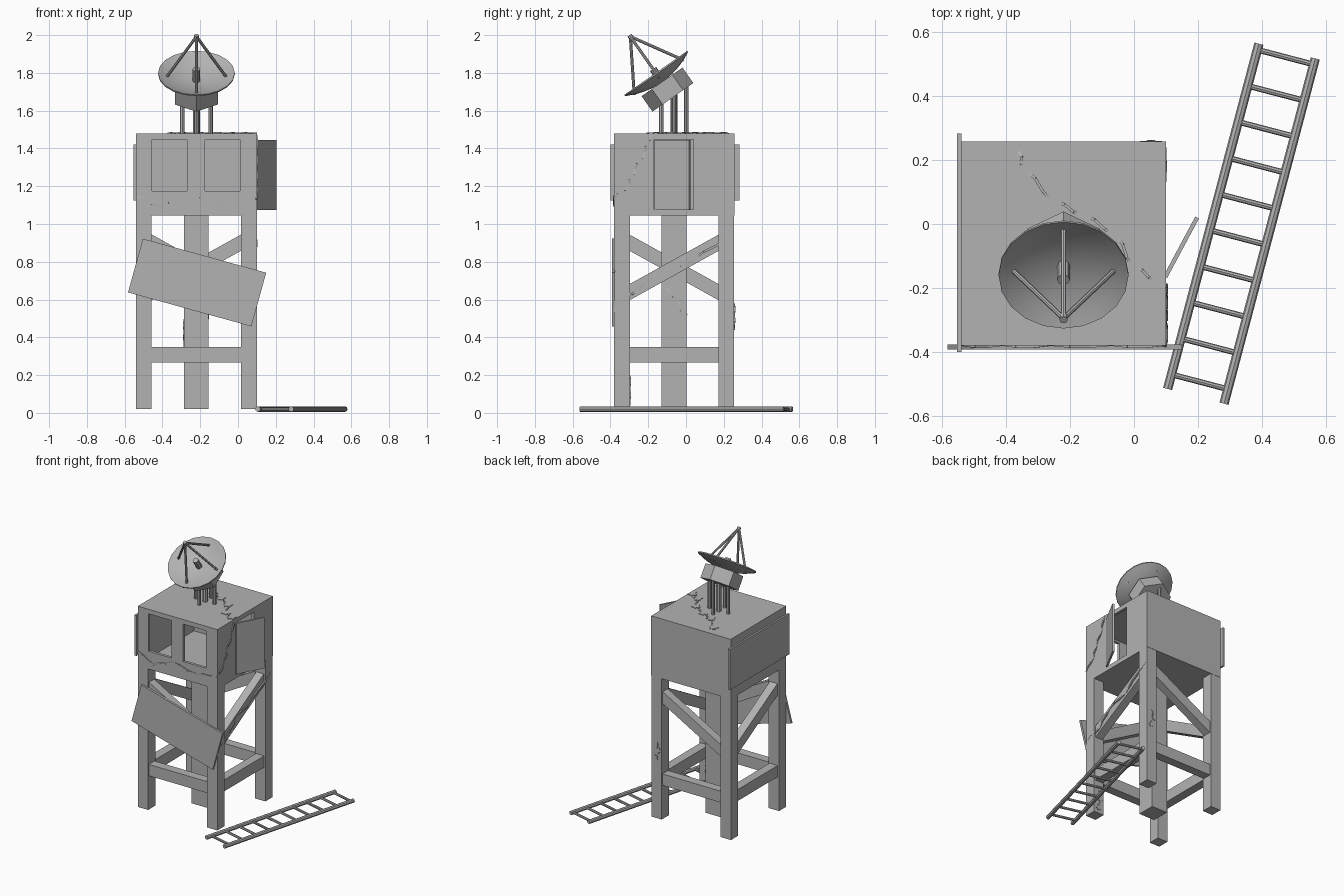
import bpy, bmesh, math
from mathutils import Vector, Matrix

if "Cube" in bpy.data.objects:
    bpy.data.objects.remove(bpy.data.objects["Cube"])

CX, CY = -0.22, -0.063
GREY = bpy.data.materials.new("weathered_grey")
GREY.diffuse_color = (0.45, 0.45, 0.45, 1)
GREY.use_nodes = True
GREY.node_tree.nodes["Principled BSDF"].inputs["Base Color"].default_value = GREY.diffuse_color


def finish(name, bm, mat=None):
    bmesh.ops.recalc_face_normals(bm, faces=bm.faces)
    me = bpy.data.meshes.new(name)
    bm.to_mesh(me)
    bm.free()
    me.materials.append(GREY)
    ob = bpy.data.objects.new(name, me)
    bpy.context.collection.objects.link(ob)
    if mat:
        ob.matrix_world = mat
    return ob


def box(name, lo, hi):
    bm = bmesh.new()
    bmesh.ops.create_cube(bm, size=1)
    for v in bm.verts:
        v.co = Vector([l + (c + 0.5) * (h - l) for c, l, h in zip(v.co, lo, hi)])
    return finish(name, bm)


def frame(origin, along, normal):
    d = Vector(along).normalized()
    s = Vector(normal).normalized().cross(d).normalized()
    m = Matrix((d, s, d.cross(s))).transposed().to_4x4()
    m.translation = Vector(origin)
    return m


def beam(name, a, b, normal, width, depth):
    a, b = Vector(a), Vector(b)
    bm = bmesh.new()
    bmesh.ops.create_cube(bm, size=1)
    bmesh.ops.scale(bm, verts=bm.verts, vec=((b - a).length, width, depth))
    return finish(name, bm, frame((a + b) / 2, b - a, normal))


def rod(name, a, b, r1, r2=None, sides=8):
    a, b = Vector(a), Vector(b)
    bm = bmesh.new()
    bmesh.ops.create_cone(bm, cap_ends=True, segments=sides, radius1=r1,
                          radius2=r1 if r2 is None else r2, depth=(b - a).length)
    m = (b - a).to_track_quat('Z', 'Y').to_matrix().to_4x4()
    m.translation = (a + b) / 2
    return finish(name, bm, m)


def star(name, origin, along, normal, r):
    bm = bmesh.new()
    vs = []
    for i in range(10):
        q, a = (r if i % 2 == 0 else r * 0.6), i * math.pi / 5
        vs.append(bm.verts.new((q * math.cos(a), q * math.sin(a), -0.003)))
    ext = bmesh.ops.extrude_face_region(bm, geom=[bm.faces.new(vs)])
    bmesh.ops.translate(bm, vec=(0, 0, 0.007),
                        verts=[e for e in ext['geom'] if isinstance(e, bmesh.types.BMVert)])
    return finish(name, bm, frame(origin, along, normal))


def crack(name, pts, normal, width=0.012, star_r=0):
    """Jagged strip dipping in and out of the surface, with optional chips."""
    n = Vector(normal)
    for i, (a, b) in enumerate(zip(pts, pts[1:])):
        a, b = Vector(a), Vector(b)
        side = n.cross(b - a).normalized() * 0.005
        mid = [a - n * 0.004, a.lerp(b, 0.35) + side + n * 0.002,
               a.lerp(b, 0.7) - side + n * 0.002, b - n * 0.004]
        for k in range(3):
            beam(f"{name}_{i}_{k}", mid[k], mid[k + 1], normal, width, 0.009)
        if star_r:
            star(f"{name}_chip_{i}", b, b - a, normal, star_r)


# Legs and central column
for x0, x1, sx in ((-0.54, -0.457, "left"), (0.017, 0.10, "right")):
    for y0, y1, sy in ((-0.38, -0.297, "front"), (0.172, 0.255, "back")):
        box(f"{sy}_{sx}_leg", (x0, y0, 0.02), (x1, y1, 1.05))
box("central_column", (-0.285, -0.13, 0.02), (-0.157, 0.002, 1.05))

# Cross beam and one diagonal brace per side, turned around the tower centre
for i, side in enumerate(("front", "right", "back", "left")):
    rot = Matrix.Rotation(i * math.pi / 2, 3, 'Z')
    P = lambda x, z: Vector((CX, CY, 0)) + rot @ Vector((x, -0.277, z))
    n = rot @ Vector((0, -1, 0))
    beam(side + "_cross_beam", P(-0.26, 0.307), P(0.26, 0.307), n, 0.083, 0.065)
    z0, z1 = (0.92, 0.62) if side in ("front", "back") else (0.62, 0.92)
    beam(side + "_brace", P(-0.27, z0), P(0.27, z1), n, 0.075, 0.06)

# Hollow cabin with two windows and a doorway
cabin = box("cabin", (-0.54, -0.38, 1.045), (0.10, 0.257, 1.48))
cuts = [box("cut_room", (-0.52, -0.36, 1.07), (0.08, 0.237, 1.46)),
        box("cut_window_left", (-0.455, -0.45, 1.175), (-0.27, -0.34, 1.447)),
        box("cut_window_right", (-0.175, -0.45, 1.175), (0.01, -0.34, 1.447)),
        box("cut_door", (0.06, -0.17, 1.078), (0.15, 0.04, 1.447))]
bpy.context.view_layer.objects.active = cabin
for c in cuts:
    c.hide_render = True
    m = cabin.modifiers.new(c.name, 'BOOLEAN')
    m.operation, m.solver, m.object = 'DIFFERENCE', 'EXACT', c
    bpy.ops.object.modifier_apply(modifier=m.name)
    bpy.data.objects.remove(c)

# Open door, side plate, loose hanging front panel
beam("open_door", (0.098, -0.165, 1.26), (0.197, 0.02, 1.26), (0.88, -0.47, 0), 0.37, 0.013)
box("left_wall_plate", (-0.553, -0.40, 1.125), (-0.538, 0.283, 1.42))
beam("hanging_panel", (-0.543, -0.384, 0.78), (0.11, -0.384, 0.60), (0, -1, 0), 0.295, 0.016)

# Dish bowl, spun around an axis tilted to the front
tilt = Matrix.Translation((CX, -0.16, 1.80)) @ Matrix.Rotation(math.radians(35), 4, 'X')
T = lambda x, y, z: tilt @ Vector((x, y, z))
R, DEPTH, SEG = 0.203, 0.052, 20
bm = bmesh.new()
inner = [(R * k / 6, -DEPTH * (1 - (k / 6) ** 2)) for k in range(7)]
outer = [(r, z - 0.008) for r, z in reversed(inner)]
prof = [bm.verts.new((r, 0, z)) for r, z in inner + outer]
edges = [bm.edges.new(p) for p in zip(prof, prof[1:])]
bmesh.ops.spin(bm, geom=prof + edges, axis=(0, 0, 1), cent=(0, 0, 0),
               angle=2 * math.pi, steps=SEG)
bmesh.ops.remove_doubles(bm, verts=bm.verts, dist=1e-4)
dish = finish("dish_bowl", bm, tilt)
bpy.ops.object.select_all(action='DESELECT')
dish.select_set(True)
bpy.context.view_layer.objects.active = dish
bpy.ops.object.shade_smooth_by_angle(angle=math.radians(35))

# Hexagonal housing with a corner facing front
bm = bmesh.new()
bmesh.ops.create_cone(bm, cap_ends=True, segments=6, radius1=0.132, radius2=0.132, depth=0.1)
if max(v.co.y for v in bm.verts) < 0.125:
    bmesh.ops.rotate(bm, verts=bm.verts, matrix=Matrix.Rotation(math.pi / 6, 3, 'Z'))
finish("dish_housing", bm, tilt @ Matrix.Translation((0, 0, -0.108)))

# Feed struts and horn
for i in range(4):
    a = i * math.pi / 2
    rod(f"feed_strut_{i}", T(0.16 * math.cos(a), 0.16 * math.sin(a), -0.03), T(0, 0, 0.235), 0.008)
rod("feed_tip", T(0, 0, 0.215), T(0, 0, 0.243), 0.013)
rod("feed_horn", T(0, 0, -0.055), T(0, 0, 0.025), 0.02)

# Dish posts
for i, (dx, dy) in enumerate(((0, 0), (0.075, 0), (-0.075, 0), (0, 0.065), (0, -0.068))):
    rod(f"dish_post_{i}", (CX + dx, CY + dy, 1.47),
        (CX + dx, CY + dy, 1.69 + dy * 0.7), 0.018 if i == 0 else 0.012)

# Ladder lying on the ground
A, B = Vector((0.105, -0.515, 0.02)), Vector((0.39, 0.563, 0.02))
off = Vector((0.176, -0.046, 0))
rod("ladder_left_rail", A, B, 0.0145)
rod("ladder_right_rail", A + off, B + off, 0.0145)
for i in range(10):
    p = A.lerp(B, 0.042 + i * 0.1045)
    rod(f"ladder_rung_{i}", p, p + off, 0.009)

# Cracks: roof, right wall, front wall, brace, legs and column
crack("roof_crack", [(-0.36, 0.225, 1.48), (-0.345, 0.175, 1.48), (-0.25, 0.07, 1.48),
                     (-0.16, 0.03, 1.48), (-0.06, -0.03, 1.48), (0.0, -0.135, 1.48),
                     (0.07, -0.175, 1.48)], (0, 0, 1), 0.009, 0.034)
crack("right_wall_crack", [(0.10, -0.19, 1.48), (0.10, -0.215, 1.38), (0.10, -0.27, 1.29),
                           (0.10, -0.30, 1.21), (0.10, -0.38, 1.13)], (1, 0, 0))
crack("front_wall_crack", [(0.10, -0.38, 1.14), (-0.07, -0.38, 1.11), (-0.26, -0.38, 1.145),
                           (-0.41, -0.38, 1.09), (-0.54, -0.38, 1.15)], (0, -1, 0))
crack("brace_crack", [(0.10, -0.37, 0.60), (0.088, -0.25, 0.65), (0.088, -0.15, 0.75),
                      (0.088, 0.02, 0.80), (0.10, 0.24, 0.94)], (1, 0, 0))
crack("column_right_crack", [(-0.157, -0.11, 0.66), (-0.157, -0.05, 0.60), (-0.157, -0.015, 0.52)],
      (1, 0, 0), 0.008, 0.025)
crack("column_left_crack", [(-0.285, -0.06, 0.5), (-0.285, -0.09, 0.43), (-0.285, -0.05, 0.37)],
      (-1, 0, 0), 0.008, 0.025)
crack("back_leg_crack", [(0.06, 0.255, 0.58), (0.04, 0.255, 0.52), (0.065, 0.255, 0.46)],
      (0, 1, 0), 0.008, 0.022)
crack("front_leg_crack", [(0.06, -0.297, 0.2), (0.045, -0.297, 0.13), (0.06, -0.297, 0.06)],
      (0, 1, 0), 0.008, 0.022)
